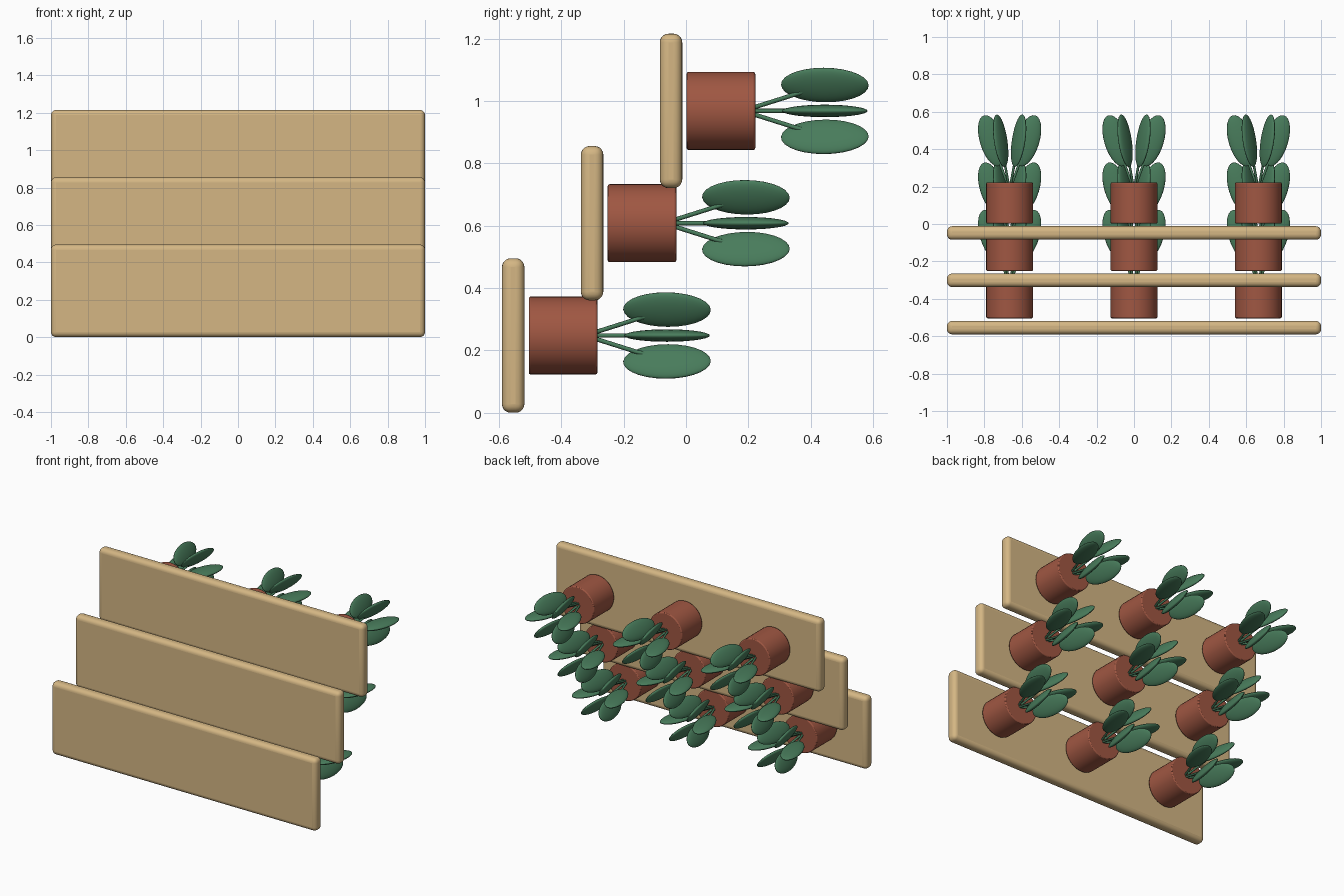
import bpy
from math import cos, sin, pi, radians
from mathutils import Vector, Matrix

if "Cube" in bpy.data.objects:
    bpy.data.objects.remove(bpy.data.objects["Cube"], do_unlink=True)


def material(name, rgb):
    m = bpy.data.materials.new(name)
    m.use_nodes = True
    m.diffuse_color = (*rgb, 1)
    m.node_tree.nodes["Principled BSDF"].inputs["Base Color"].default_value = (*rgb, 1)
    return m


WOOD = material("light wood", (0.66, 0.47, 0.23))
CLAY = material("terracotta", (0.35, 0.095, 0.055))
LEAF = material("leaf green", (0.065, 0.20, 0.105))


def finish(name, mat, bevel=0.0, segments=3):
    ob = bpy.context.object
    ob.name = name
    ob.data.materials.append(mat)
    if bevel:
        mod = ob.modifiers.new("round", "BEVEL")
        mod.width, mod.segments = bevel, segments
        mod.limit_method = "ANGLE"
    bpy.ops.object.shade_smooth_by_angle(angle=radians(40))
    return ob


def board(centre):
    bpy.ops.mesh.primitive_cube_add(size=1, location=centre)
    bpy.context.object.scale = (2, 0.072, 0.495)
    bpy.ops.object.transform_apply(location=False, rotation=False, scale=True)
    finish("board", WOOD, 0.028, 5)


def rod(name, mat, a, b, radius, sides, bevel=0.0):
    d = b - a
    bpy.ops.mesh.primitive_cylinder_add(vertices=sides, radius=radius, depth=d.length,
                                        location=(a + b) / 2,
                                        rotation=d.to_track_quat("Z", "Y").to_euler())
    finish(name, mat, bevel, 2)


def leaf(centre, angle):
    # flattened ellipsoid: broad radially, leaning sideways in x only
    bpy.ops.mesh.primitive_uv_sphere_add(segments=24, ring_count=14, radius=1)
    ob = finish("leaf", LEAF)
    lean = Matrix.Rotation(-radians(17) * cos(angle), 4, "Z")
    turn = Matrix.Rotation(-angle, 4, "Y")
    size = Matrix.Diagonal((0.063, 0.142, 0.02, 1))
    poles = Matrix.Rotation(pi / 2, 4, "X")
    ob.matrix_world = Matrix.Translation(centre) @ lean @ turn @ size @ poles


def plant(face):
    # pot lying on its side with a fan of six leaves
    rod("pot", CLAY, face - Vector((0, 0.22, 0)), face, 0.125, 40, 0.006)
    for i in range(6):
        a = i * pi / 3
        out = Vector((cos(a), 0, sin(a)))
        centre = face + Vector((0, 0.223, 0)) + out * 0.096
        rod("stem", LEAF, face - Vector((0, 0.04, 0)), centre, 0.007, 10)
        leaf(centre, a)


# three stepped boards, three plants on each
for level in range(3):
    y, z = -0.554 + 0.253 * level, 0.248 + 0.36 * level
    board((0, y, z))
    for x in (-0.665, 0, 0.665):
        plant(Vector((x, y + 0.27, z)))
